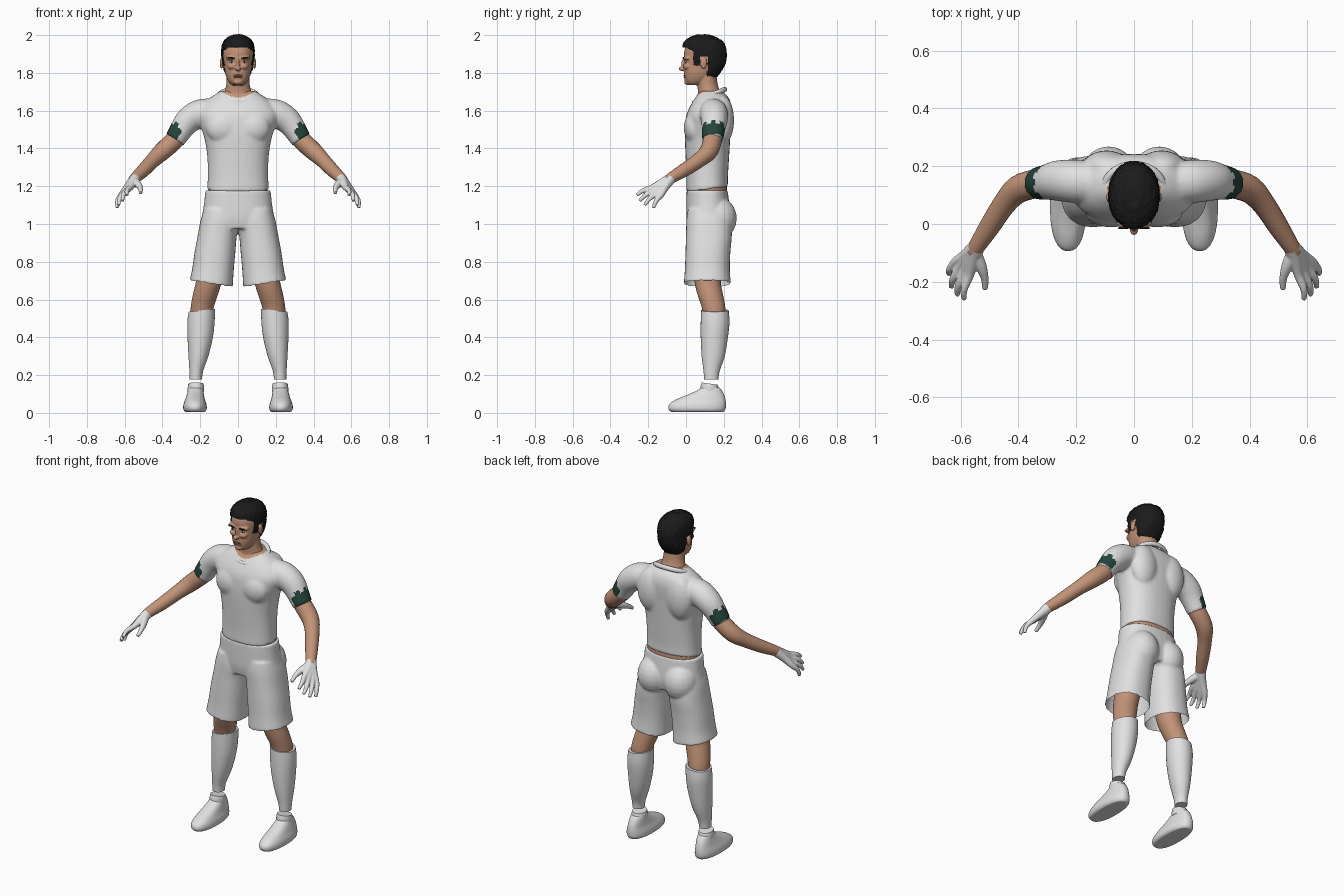
import bpy, bmesh, math, random
from mathutils import Vector, Matrix

random.seed(4)
if "Cube" in bpy.data.objects:
    bpy.data.objects.remove(bpy.data.objects["Cube"])


def material(name, *rgb):
    m = bpy.data.materials.new(name)
    m.use_nodes = True
    m.diffuse_color = (*rgb, 1)
    m.node_tree.nodes["Principled BSDF"].inputs["Base Color"].default_value = (*rgb, 1)
    return m


WHITE = material("white_cloth", .75, .75, .75)
SKIN = material("skin", .54, .29, .185)
HAIR = material("black_hair", .011, .011, .011)
GREEN = material("dark_green", .018, .06, .045)
LIP = material("lip", .36, .16, .11)


def smooth_rows(rows, steps=4):
    """Catmull-Rom interpolation through rows of numbers."""
    out = []
    for i in range(len(rows) - 1):
        quad = [rows[max(0, min(len(rows) - 1, i + k))] for k in (-1, 0, 1, 2)]
        for s in range(steps):
            t = s / steps
            out.append([b + .5 * t * (c - a + t * (2*a - 5*b + 4*c - d + t * (3*(b - c) + d - a)))
                        for a, b, c, d in zip(*quad)])
    return out + [list(rows[-1])]


def skin_rings(bm, rings, caps=True):
    loops = [[bm.verts.new(p) for p in ring] for ring in rings]
    n = len(loops[0])
    for a, b in zip(loops, loops[1:]):
        for i in range(n):
            bm.faces.new((a[i], a[(i + 1) % n], b[(i + 1) % n], b[i]))
    if caps:
        bm.faces.new(loops[0][::-1])
        bm.faces.new(loops[-1])


def stack(bm, rows, power=2.3, n=32, caps=True):
    """Level rings: z, x low, x high, y low, y high, x tilt, y tilt."""
    rings = []
    for z, x0, x1, y0, y1, tx, ty in smooth_rows([(*r, 0, 0)[:7] for r in rows]):
        ring = []
        for i in range(n):
            a = math.tau * i / n
            c, s = (math.copysign(abs(v) ** (2 / power), v) for v in (math.cos(a), math.sin(a)))
            ring.append(Vector(((x0+x1)/2 + c*(x1-x0)/2, (y0+y1)/2 + s*(y1-y0)/2, z + tx*c + ty*s)))
        rings.append(ring)
    skin_rings(bm, rings, caps)


def centred(rows):
    return [(z, -w, w, *rest) for z, w, *rest in rows]


def tube(bm, rows, n=20):
    """Round tube along x, y, z, radius."""
    rows = smooth_rows(rows)
    pts = [Vector(r[:3]) for r in rows]
    rings = []
    for i, p in enumerate(pts):
        d = (pts[min(i + 1, len(pts) - 1)] - pts[max(i - 1, 0)]).normalized()
        u = d.cross(Vector((0, 1, .3))).normalized()
        v = d.cross(u)
        rings.append([p + rows[i][3] * (u * math.cos(math.tau*k/n) + v * math.sin(math.tau*k/n))
                      for k in range(n)])
    skin_rings(bm, rings)


def blob(bm, at, size, roll=0):
    bmesh.ops.create_uvsphere(bm, u_segments=20, v_segments=12, radius=1, matrix=Matrix.Translation(at)
                              @ Matrix.Rotation(roll, 4, 'Y') @ Matrix.Diagonal((*size, 1)))


def add_mirror(bm):
    d = bmesh.ops.duplicate(bm, geom=bm.verts[:] + bm.edges[:] + bm.faces[:])["geom"]
    bmesh.ops.scale(bm, vec=(-1, 1, 1), verts=[v for v in d if isinstance(v, bmesh.types.BMVert)])
    bmesh.ops.reverse_faces(bm, faces=[f for f in d if isinstance(f, bmesh.types.BMFace)])


def finish(name, bm, mats, voxel=0, iterations=8):
    """Turn the bmesh into a smooth object, optionally blended into one surface."""
    bmesh.ops.recalc_face_normals(bm, faces=bm.faces[:])
    me = bpy.data.meshes.new(name)
    bm.to_mesh(me)
    bm.free()
    ob = bpy.data.objects.new(name, me)
    bpy.context.collection.objects.link(ob)
    if voxel:
        r = ob.modifiers.new("blend", 'REMESH')
        r.mode, r.voxel_size = 'VOXEL', voxel
        s = ob.modifiers.new("soften", 'SMOOTH')
        s.factor, s.iterations = .5, iterations
        bpy.context.view_layer.update()
        new = bpy.data.meshes.new_from_object(ob.evaluated_get(bpy.context.evaluated_depsgraph_get()))
        ob.modifiers.clear()
        ob.data = new
        new.name = name
    ob.data.materials.clear()
    for m in mats:
        ob.data.materials.append(m)
    bpy.ops.object.select_all(action='DESELECT')
    ob.select_set(True)
    bpy.context.view_layer.objects.active = ob
    bpy.ops.object.shade_smooth_by_angle(angle=math.radians(50))
    return ob


def pair(name, bm, mats, **kw):
    other = bm.copy()
    bmesh.ops.scale(other, vec=(-1, 1, 1), verts=other.verts[:])
    finish("left_" + name, bm, mats, **kw)
    finish("right_" + name, other, mats, **kw)


def delete_faces(ob, rule):
    bm = bmesh.new()
    bm.from_mesh(ob.data)
    bm.normal_update()
    bmesh.ops.delete(bm, geom=[f for f in bm.faces if rule(f)], context='FACES')
    bm.to_mesh(ob.data)
    bm.free()


# Shirt: sleeves, chest and shoulder blades blended into the torso
bm = bmesh.new()
tube(bm, [(.12, .14, 1.595, .07), (.2, .147, 1.585, .075), (.26, .15, 1.55, .071),
          (.3, .145, 1.5, .062), (.335, .14, 1.445, .056)])
blob(bm, (.08, .042, 1.51), (.09, .054, .085))
blob(bm, (.095, .195, 1.55), (.085, .06, .13))
add_mirror(bm)
stack(bm, centred([(1.183, .163, .002, .222, 0, .014), (1.25, .16, .002, .222), (1.35, .162, -.002, .228),
                   (1.45, .177, -.006, .234), (1.52, .2, -.005, .238), (1.58, .215, .003, .242),
                   (1.63, .19, .025, .24), (1.67, .145, .05, .225), (1.705, .09, .075, .19)]))
shirt = finish("shirt", bm, [WHITE, GREEN, SKIN], .008, 7)
for f in shirt.data.polygons:
    x, y, z = f.center
    along = (abs(x) - .335) * .62 - (z - 1.45) * .78
    ragged = .018 * (int(y * 45) % 2)
    outward = math.copysign(.78, x) * f.normal.x + .62 * f.normal.z
    if abs(x) > .29 and -.075 + ragged < along < .004 and outward > -.15:
        f.material_index = 1
    if (x / .092) ** 2 + ((y - .125) / .075) ** 2 < 1 and z > 1.66 + (y - .125) * .43:
        f.material_index = 2

# Collar band
bpy.ops.mesh.primitive_torus_add(major_segments=40, minor_segments=10, major_radius=.1, minor_radius=.014,
                                 location=(0, .125, 1.678), rotation=(.41, 0, 0))
collar = bpy.context.object
collar.name = "collar"
collar.scale = (1, .88, 1)
collar.data.materials.append(WHITE)
bpy.ops.object.shade_smooth()

# Bare waist between shirt and shorts
bm = bmesh.new()
stack(bm, centred([(1.1, .155, .015, .21), (1.17, .158, .012, .217), (1.24, .15, .015, .212)]))
finish("waist", bm, [SKIN])

# Shorts, open at the hems
bm = bmesh.new()
stack(bm, [(.683, .028, .256, -.012, .238, .018), (.76, .022, .243, -.006, .232), (.85, .014, .23, -.003, .235),
           (.94, .006, .213, 0, .243), (1.02, -.01, .198, .002, .24), (1.08, 0, .18, .01, .22)])
blob(bm, (.088, .165, 1.03), (.098, .104, .115))
add_mirror(bm)
stack(bm, centred([(.975, .19, .012, .225), (1.03, .192, .003, .235), (1.1, .181, .002, .23),
                   (1.178, .173, .003, .22)]))
shorts = finish("shorts", bm, [WHITE], .007, 5)
delete_faces(shorts, lambda f: f.normal.z < -.6 and f.calc_center_median().z < .73)

# Legs, socks and shoes
bm = bmesh.new()
stack(bm, [(.5, .14, .25, .095, .21), (.56, .128, .25, .083, .208), (.63, .105, .238, .06, .195),
           (.7, .085, .222, .045, .185), (.85, .05, .2, .03, .2)], 2)
pair("leg", bm, [SKIN])

bm = bmesh.new()
stack(bm, [(.178, .19, .256, .096, .172), (.22, .185, .257, .093, .178), (.3, .157, .262, .083, .205),
           (.4, .133, .267, .078, .222), (.48, .124, .268, .078, .23), (.543, .122, .262, .08, .226, -.008)], 2)
pair("sock", bm, [WHITE])

bm = bmesh.new()
stack(bm, [(.005, .175, .28, -.08, .2), (.02, .165, .29, -.094, .21), (.045, .167, .289, -.09, .212),
           (.07, .175, .28, -.055, .21), (.095, .18, .272, .005, .203), (.12, .184, .265, .06, .19),
           (.135, .187, .262, .08, .178)], 2.3)
pair("shoe", bm, [WHITE], voxel=.006, iterations=4)

bm = bmesh.new()
stack(bm, [(.11, .18, .266, .075, .18), (.135, .18, .266, .077, .174, 0, -.004),
           (.155, .183, .263, .083, .168, 0, -.006)], 2)
pair("shoe_cuff", bm, [WHITE])

# Arms and gloves
bm = bmesh.new()
tube(bm, [(.3, .143, 1.49, .046), (.335, .14, 1.445, .05), (.4, .12, 1.385, .048), (.45, .067, 1.337, .04),
          (.5, -.01, 1.285, .036), (.545, -.08, 1.243, .029), (.555, -.1, 1.23, .026)])
pair("arm", bm, [SKIN])

bm = bmesh.new()
knuckles = [Vector((.57, -.178, 1.193)), Vector((.617, -.132, 1.155))]
tips = [(.588, -.26, 1.153), (.611, -.246, 1.122), (.632, -.218, 1.1), (.64, -.172, 1.085)]
for i, tip in enumerate(tips):
    k = knuckles[0].lerp(knuckles[1], i / 3)
    mid = k.lerp(Vector(tip), .55) + Vector((.008, -.004, .006))
    tube(bm, [(.547, -.083, 1.24, .03), (*k.lerp(Vector((.55, -.09, 1.235)), .5), .022), (*k, .0165),
              (*mid, .0125), (*tip, .009)])
tube(bm, [(.553, -.095, 1.23, .024), (.53, -.145, 1.21, .02), (.517, -.185, 1.19, .014), (.515, -.225, 1.165, .01)])
pair("glove", bm, [WHITE], voxel=.004, iterations=4)

# Head with neck, nose and ears
bm = bmesh.new()
blob(bm, (.087, .093, 1.852), (.009, .018, .031))
blob(bm, (.03, .012, 1.835), (.026, .028, .02))
blob(bm, (.032, .01, 1.878), (.032, .026, .012))
add_mirror(bm)
stack(bm, centred([(1.735, .03, .01, .08), (1.755, .05, -.004, .12), (1.79, .066, -.01, .155),
                   (1.84, .075, -.008, .18), (1.88, .079, -.01, .19), (1.92, .079, -.008, .195),
                   (1.96, .066, .012, .18), (1.985, .04, .05, .14)]), 2.15)
stack(bm, centred([(1.62, .1, .06, .2), (1.67, .09, .06, .195), (1.7, .072, .063, .182),
                   (1.74, .062, .06, .168), (1.8, .06, .06, .16)]), 2)
blob(bm, (0, -.008, 1.845), (.009, .018, .035))
blob(bm, (0, -.019, 1.822), (.015, .02, .012))
blob(bm, (0, .006, 1.752), (.024, .016, .015))
head = finish("head", bm, [SKIN], .004, 4)

# Hair: a cap cut along the hairline
bm = bmesh.new()
stack(bm, centred([(1.765, .045, .09, .15), (1.8, .07, .05, .18), (1.84, .083, 0, .206),
                   (1.88, .087, -.015, .214), (1.92, .088, -.018, .215), (1.96, .08, -.013, .2),
                   (1.985, .058, .015, .168), (2.002, .025, .055, .125)]), 2.15)
hair = finish("hair", bm, [HAIR], .007, 3)


def hairline(y):
    if y < .04:
        return 1.935 - max(0, y) * .5
    return 1.84 if y < .075 else 1.885 if y < .112 else 1.77


delete_faces(hair, lambda f: f.calc_center_median().z < hairline(f.calc_center_median().y))
for v in hair.data.vertices:
    v.co += v.normal * random.uniform(-.003, .003)

# Brows, eyes and lips laid on the face
bpy.context.view_layer.update()


def on_face(x, z):
    return head.ray_cast(Vector((x, -1, z)), Vector((0, 1, 0)))[1]


for label, mat, x, z, size, roll in (("brow", HAIR, .036, 1.879, (.021, .004, .0045), -.08),
                                     ("eye", WHITE, .033, 1.858, (.013, .004, .0055), 0),
                                     ("pupil", HAIR, .033, 1.858, (.0055, .0055, .0055), 0)):
    bm = bmesh.new()
    blob(bm, on_face(x, z), size, roll)
    pair(label, bm, [mat])
bm = bmesh.new()
for z in (1.786, 1.777):
    blob(bm, on_face(0, z) + Vector((0, .002, 0)), (.024, .006, .005))
finish("lips", bm, [LIP])
